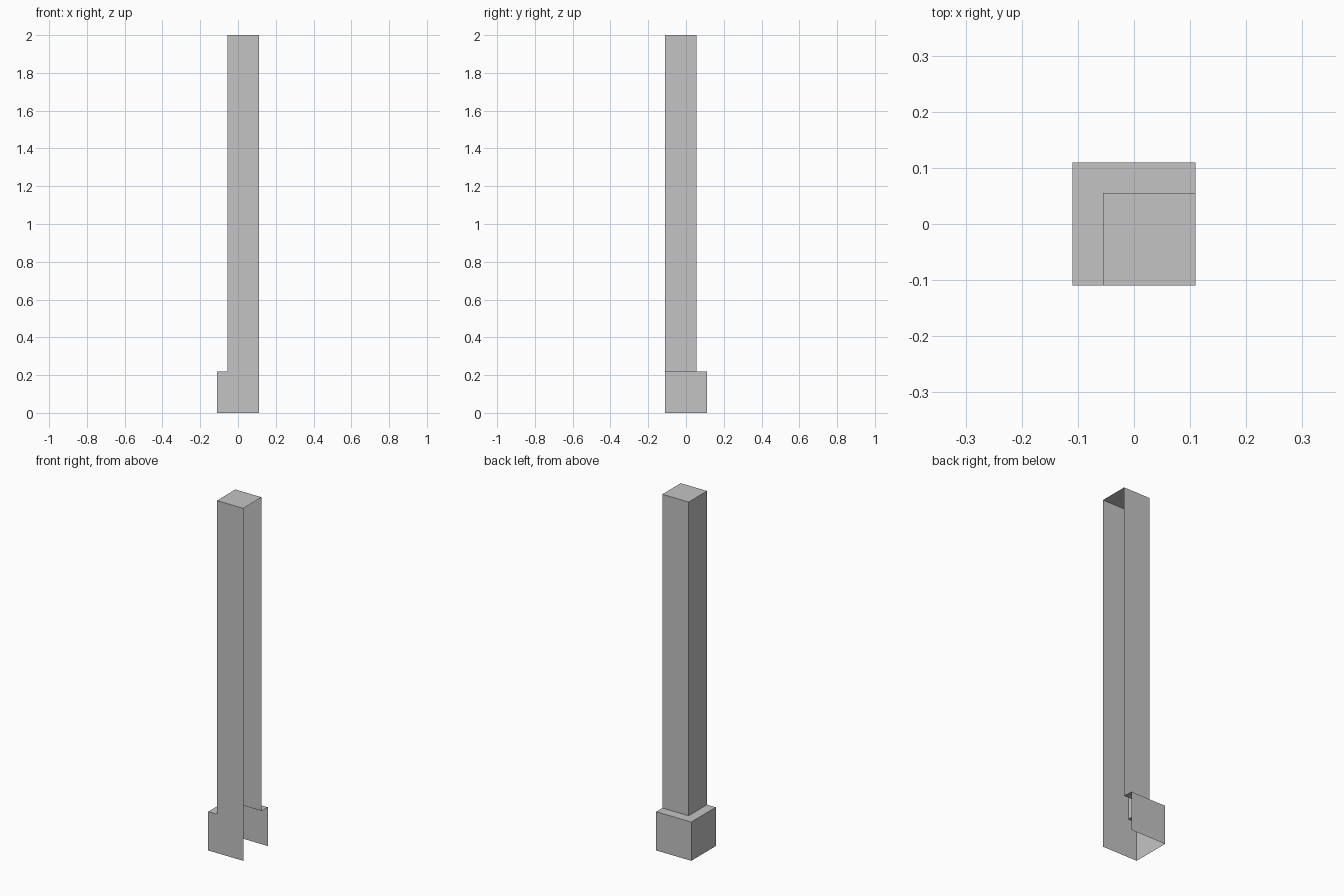
import bpy
import bmesh

if "Cube" in bpy.data.objects:
    bpy.data.objects.remove(bpy.data.objects["Cube"], do_unlink=True)

HALF = 0.11        # half width of the plinth
INSET = 0.055      # how far the shaft steps in at the back and -x side
STEP, TOP = 0.22, 2.0

stone = bpy.data.materials.new("plain grey")
stone.use_nodes = True
grey = (0.55, 0.55, 0.55, 1)
stone.diffuse_color = grey
stone.node_tree.nodes["Principled BSDF"].inputs["Base Color"].default_value = grey


def ring(bm, z, inset):
    """Open U-shaped outline: front, -x side and back; +x is left open."""
    left, back = -HALF + inset, HALF - inset
    outline = [(HALF, -HALF), (left, -HALF), (left, back), (HALF, back)]
    return [bm.verts.new((x, y, z)) for x, y in outline]


def bridge(bm, low, high, segments):
    for i in segments:
        bm.faces.new((low[i + 1], low[i], high[i], high[i + 1]))


def finish(bm, name):
    mesh = bpy.data.meshes.new(name)
    bm.to_mesh(mesh)
    bm.free()
    mesh.materials.append(stone)
    bpy.context.collection.objects.link(bpy.data.objects.new(name, mesh))


# Plinth: three thin walls and the ledge around the shaft, open below
bm = bmesh.new()
foot, rim = ring(bm, 0, 0), ring(bm, STEP, 0)
bridge(bm, foot, rim, range(3))
bridge(bm, rim, ring(bm, STEP, INSET), (1, 2))
finish(bm, "plinth")

# Shaft: three thin walls closed by a flat cap
bm = bmesh.new()
bottom, crown = ring(bm, STEP, INSET), ring(bm, TOP, INSET)
bridge(bm, bottom, crown, range(3))
bm.faces.new(crown[::-1])
finish(bm, "shaft")
